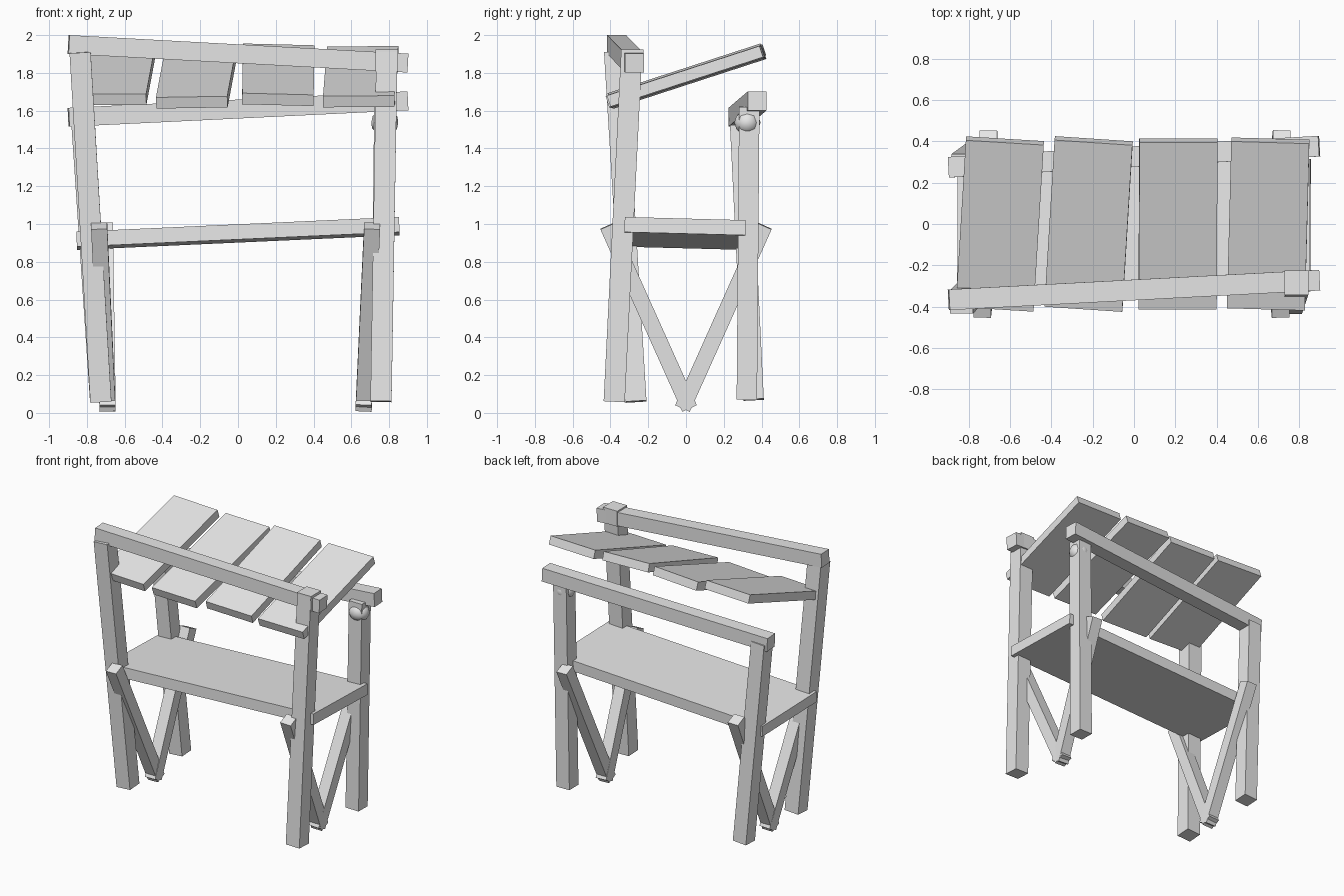
import bpy
import math
from mathutils import Vector, Matrix

if "Cube" in bpy.data.objects:
    bpy.data.objects.remove(bpy.data.objects["Cube"], do_unlink=True)

# Single weathered grey for every part
grey = bpy.data.materials.new("plain_grey")
grey.use_nodes = True
grey.diffuse_color = (0.8, 0.8, 0.8, 1)
grey.node_tree.nodes["Principled BSDF"].inputs["Base Color"].default_value = (0.8, 0.8, 0.8, 1)


def box(name, size, matrix):
    bpy.ops.mesh.primitive_cube_add(size=1)
    ob = bpy.context.object
    ob.name = name
    ob.data.transform(Matrix.Diagonal((*size, 1)))
    ob.matrix_world = matrix
    ob.data.materials.append(grey)
    return ob


def timber(name, start, end, width, depth, side):
    """Square-cut timber running between two points; side sets its roll."""
    a, b = Vector(start), Vector(end)
    z = (b - a).normalized()
    x = Vector(side)
    x = (x - z * x.dot(z)).normalized()
    y = z.cross(x)
    m = Matrix((x, y, z)).transposed().to_4x4()
    m.translation = (a + b) / 2
    return box(name, (width, depth, (b - a).length), m)


X = (1, 0, 0)
Y = (0, 1, 0)

# Leaning corner posts
timber("front_left_post", (0.757, -0.38, 0.06), (0.788, -0.288, 1.91), 0.112, 0.112, X)
timber("front_right_post", (-0.726, -0.265, 0.06), (-0.836, -0.378, 1.91), 0.112, 0.112, X)
timber("back_left_post", (0.757, 0.322, 0.07), (0.775, 0.335, 1.62), 0.108, 0.108, X)
timber("back_right_post", (-0.73, 0.358, 0.07), (-0.83, 0.285, 1.56), 0.108, 0.108, X)

# Crooked roof beams
timber("front_beam", (-0.897, -0.367, 1.95), (0.897, -0.272, 1.852), 0.1, 0.1, Y)
timber("back_beam", (-0.897, 0.275, 1.565), (0.897, 0.377, 1.652), 0.1, 0.1, Y)

# Counter board
counter = Matrix.Translation((0, -0.005, 0.95)) @ Matrix.Rotation(math.radians(-2.6), 4, 'Y') \
    @ Matrix.Rotation(math.radians(-1.5), 4, 'X')
box("counter_board", (1.71, 0.64, 0.08), counter)

# V-shaped leg braces at each end
for side, front_x, back_x, foot_x in (("left", 0.71, 0.715, 0.665), ("right", -0.735, -0.705, -0.69)):
    timber(f"{side}_front_brace", (foot_x, 0.018, 0.025), (front_x, -0.415, 0.99), 0.085, 0.085, X)
    timber(f"{side}_back_brace", (foot_x, -0.018, 0.025), (back_x, 0.415, 0.99), 0.085, 0.085, X)

# Sloping roof boards: centre x, centre z, yaw, roll in degrees
boards = [(-0.65, 1.79, -3.5, 0), (-0.22, 1.775, -3.5, -1),
          (0.213, 1.79, -0.3, 1.5), (0.65, 1.78, -1.5, -0.5)]
for i, (x, z, yaw, roll) in enumerate(boards):
    m = Matrix.Translation((x, 0, z)) @ Matrix.Rotation(math.radians(yaw), 4, 'Z') \
        @ Matrix.Rotation(math.radians(18), 4, 'X') @ Matrix.Rotation(math.radians(roll), 4, 'Y')
    box(f"roof_board_{i + 1}", (0.378, 0.85, 0.062), m)

# Lashings where the left posts meet the beams
box("front_lashing", (0.118, 0.118, 0.115), Matrix.Translation((0.787, -0.285, 1.865)))
bpy.ops.mesh.primitive_ico_sphere_add(subdivisions=2, radius=1, location=(0.777, 0.325, 1.537))
knot = bpy.context.object
knot.name = "back_lashing"
knot.scale = (0.075, 0.07, 0.068)
knot.data.materials.append(grey)
bpy.ops.object.shade_smooth_by_angle()
